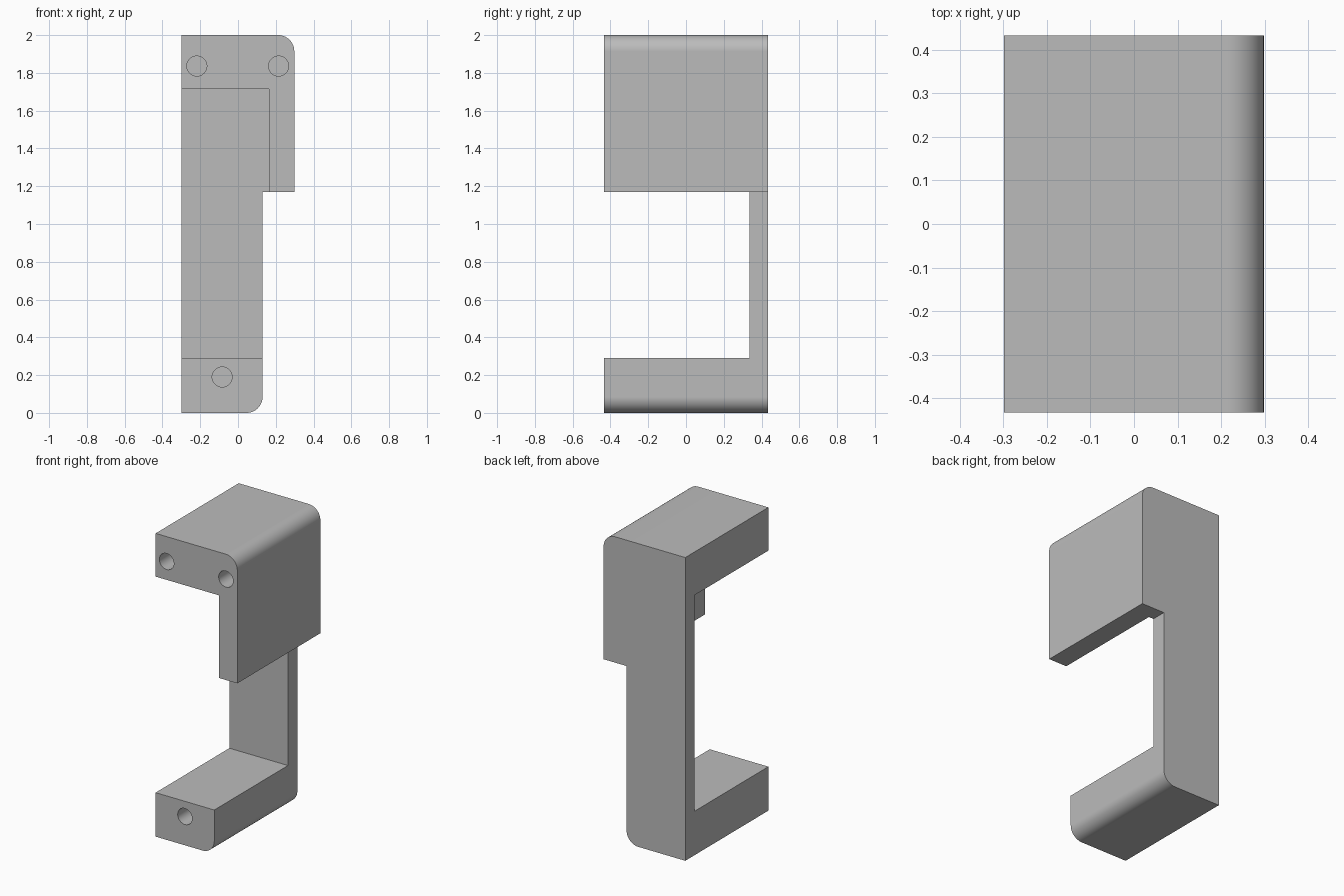
import bpy, bmesh
from math import cos, sin, pi, radians

cube = bpy.data.objects.get("Cube")
if cube:
    bpy.data.objects.remove(cube, do_unlink=True)

# Overall dimensions
LEFT, RIGHT, STEM = -0.298, 0.298, 0.13
HALF_DEPTH, HEIGHT, STEP_Z, FILLET = 0.433, 2.0, 1.17, 0.085

grey = bpy.data.materials.new("plain grey")
grey.use_nodes = True
colour = (0.5, 0.5, 0.5, 1)
grey.diffuse_color = colour
grey.node_tree.nodes["Principled BSDF"].inputs["Base Color"].default_value = colour


def arc(cx, cz, start, steps=14):
    """Quarter circle of profile points, counter-clockwise."""
    angles = [radians(start) + pi / 2 * i / steps for i in range(steps + 1)]
    return [(cx + FILLET * cos(a), cz + FILLET * sin(a)) for a in angles]


def prism(name, profile, y0, y1):
    """Extrude an x-z profile along y."""
    bm = bmesh.new()
    face = bm.faces.new([bm.verts.new((x, y0, z)) for x, z in profile])
    new = bmesh.ops.extrude_face_region(bm, geom=[face])["geom"]
    moved = [v for v in new if isinstance(v, bmesh.types.BMVert)]
    bmesh.ops.translate(bm, verts=moved, vec=(0, y1 - y0, 0))
    bmesh.ops.recalc_face_normals(bm, faces=bm.faces)
    mesh = bpy.data.meshes.new(name)
    bm.to_mesh(mesh)
    bm.free()
    mesh.materials.append(grey)
    obj = bpy.data.objects.new(name, mesh)
    bpy.context.collection.objects.link(obj)
    return obj


# Stepped block with rounded outer corners
outline = [(LEFT, 0)]
outline += arc(STEM - FILLET, FILLET, -90)
outline += [(STEM, STEP_Z), (RIGHT, STEP_Z)]
outline += arc(RIGHT - FILLET, HEIGHT - FILLET, 0)
outline += [(LEFT, HEIGHT)]
bracket = prism("bracket_body", outline, -HALF_DEPTH, HALF_DEPTH)

# Cutter for the open middle, leaving back plate, side flange and two arms
cutters = [prism("middle_cutter",
                 [(-0.6, 0.29), (0.165, 0.29), (0.165, 1.715), (-0.6, 1.715)],
                 -0.7, 0.335)]

# Cutters for the blind screw holes in the front ends of the arms
for x, z in [(-0.218, 1.836), (0.215, 1.836), (-0.084, 0.19)]:
    ring = [(x + 0.053 * cos(2 * pi * i / 40), z + 0.053 * sin(2 * pi * i / 40))
            for i in range(40)]
    cutters.append(prism("screw_hole_cutter", ring, -0.7, 0.0))

bpy.ops.object.select_all(action='DESELECT')
bracket.select_set(True)
bpy.context.view_layer.objects.active = bracket
for cutter in cutters:
    cutter.hide_render = True
    cut = bracket.modifiers.new("cut", 'BOOLEAN')
    cut.operation = 'DIFFERENCE'
    cut.solver = 'EXACT'
    cut.object = cutter
    bpy.ops.object.modifier_apply(modifier=cut.name)
    bpy.data.objects.remove(cutter, do_unlink=True)

# Smooth fillets and holes, flat faces elsewhere
bpy.ops.object.shade_smooth_by_angle(angle=radians(30))
weighted = bracket.modifiers.new("flat face normals", 'WEIGHTED_NORMAL')
weighted.keep_sharp = True
